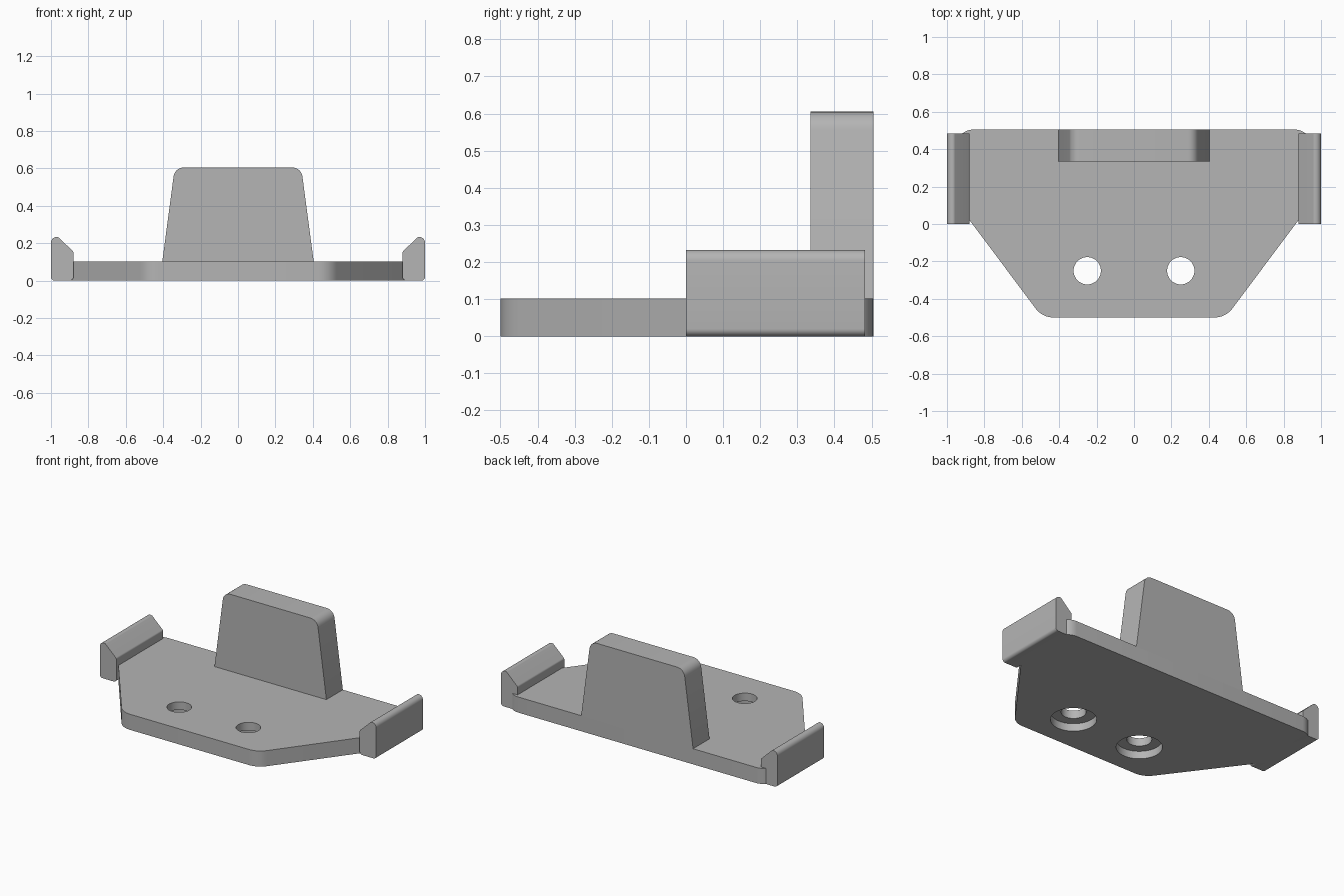
import bpy, bmesh, math
from mathutils import Vector

cube = bpy.data.objects.get("Cube")
if cube:
    bpy.data.objects.remove(cube, do_unlink=True)

grey = bpy.data.materials.new("plain_grey")
grey.use_nodes = True
colour = (0.46, 0.46, 0.46, 1)
grey.diffuse_color = colour
grey.node_tree.nodes["Principled BSDF"].inputs["Base Color"].default_value = colour


def rounded(corners, steps=8):
    """Outline from (u, v, radius) corners, each replaced by a tangent arc."""
    out = []
    for i, (u, v, r) in enumerate(corners):
        p = Vector((u, v))
        if r == 0:
            out.append(p)
            continue
        a = (Vector(corners[i - 1][:2]) - p).normalized()
        b = (Vector(corners[(i + 1) % len(corners)][:2]) - p).normalized()
        half = a.angle(b) / 2
        centre = p + (a + b).normalized() * r / math.sin(half)
        start = p + a * r / math.tan(half) - centre
        end = p + b * r / math.tan(half) - centre
        sweep = start.angle_signed(end)
        for k in range(steps + 1):
            t = -sweep * k / steps
            c, s = math.cos(t), math.sin(t)
            out.append(centre + Vector((start.x * c - start.y * s, start.x * s + start.y * c)))
    return out


def extrude(name, outline, lo, hi, axis):
    """Prism of an outline, drawn in XY (axis z) or XZ (axis y)."""
    place = (lambda p, h: (p.x, p.y, h)) if axis == "z" else (lambda p, h: (p.x, h, p.y))
    bm = bmesh.new()
    rings = [[bm.verts.new(place(p, h)) for p in outline] for h in (lo, hi)]
    bm.faces.new(rings[0])
    bm.faces.new(rings[1])
    n = len(outline)
    for i in range(n):
        j = (i + 1) % n
        bm.faces.new((rings[0][i], rings[0][j], rings[1][j], rings[1][i]))
    bmesh.ops.recalc_face_normals(bm, faces=bm.faces)
    mesh = bpy.data.meshes.new(name)
    bm.to_mesh(mesh)
    bm.free()
    obj = bpy.data.objects.new(name, mesh)
    bpy.context.collection.objects.link(obj)
    mesh.materials.append(grey)
    return obj


def activate(obj):
    bpy.ops.object.select_all(action="DESELECT")
    obj.select_set(True)
    bpy.context.view_layer.objects.active = obj


def drill(target, x, y, radius, lo, hi):
    bpy.ops.mesh.primitive_cylinder_add(vertices=48, radius=radius, depth=hi - lo,
                                        location=(x, y, (lo + hi) / 2))
    cutter = bpy.context.object
    cutter.hide_render = True
    mod = target.modifiers.new("hole", "BOOLEAN")
    mod.operation, mod.solver, mod.object = "DIFFERENCE", "EXACT", cutter
    activate(target)
    bpy.ops.object.modifier_apply(modifier=mod.name)
    bpy.data.objects.remove(cutter, do_unlink=True)


def mirrored(points):
    return [(-u, v, r) for u, v, r in reversed(points)]


# Base plate with tapered front
half_plate = [(0.49, -0.5, 0.12), (0.95, 0.115, 0), (0.95, 0.505, 0.09)]
plate = extrude("base_plate", rounded(half_plate + mirrored(half_plate)), 0, 0.102, "z")

# Counterbored screw holes, wider on the underside
for x in (-0.25, 0.25):
    drill(plate, x, -0.25, 0.073, -0.1, 0.2)
    drill(plate, x, -0.25, 0.135, -0.1, 0.05)

# Upright tab at the back
half_tab = [(0.405, 0.1, 0), (0.338, 0.605, 0.055)]
tab = extrude("back_tab", rounded(half_tab + mirrored(half_tab)), 0.335, 0.505, "y")

# Hooked side clips
clip = [(0.88, 0, 0.02), (1, 0, 0.02), (1, 0.233, 0.03), (0.962, 0.233, 0.018), (0.88, 0.155, 0.015)]
left = extrude("left_clip", rounded(clip), 0, 0.483, "y")
right = extrude("right_clip", rounded(mirrored(clip)), 0, 0.483, "y")

for obj in (plate, tab, left, right):
    activate(obj)
    bpy.ops.object.shade_smooth_by_angle(angle=math.radians(25))
